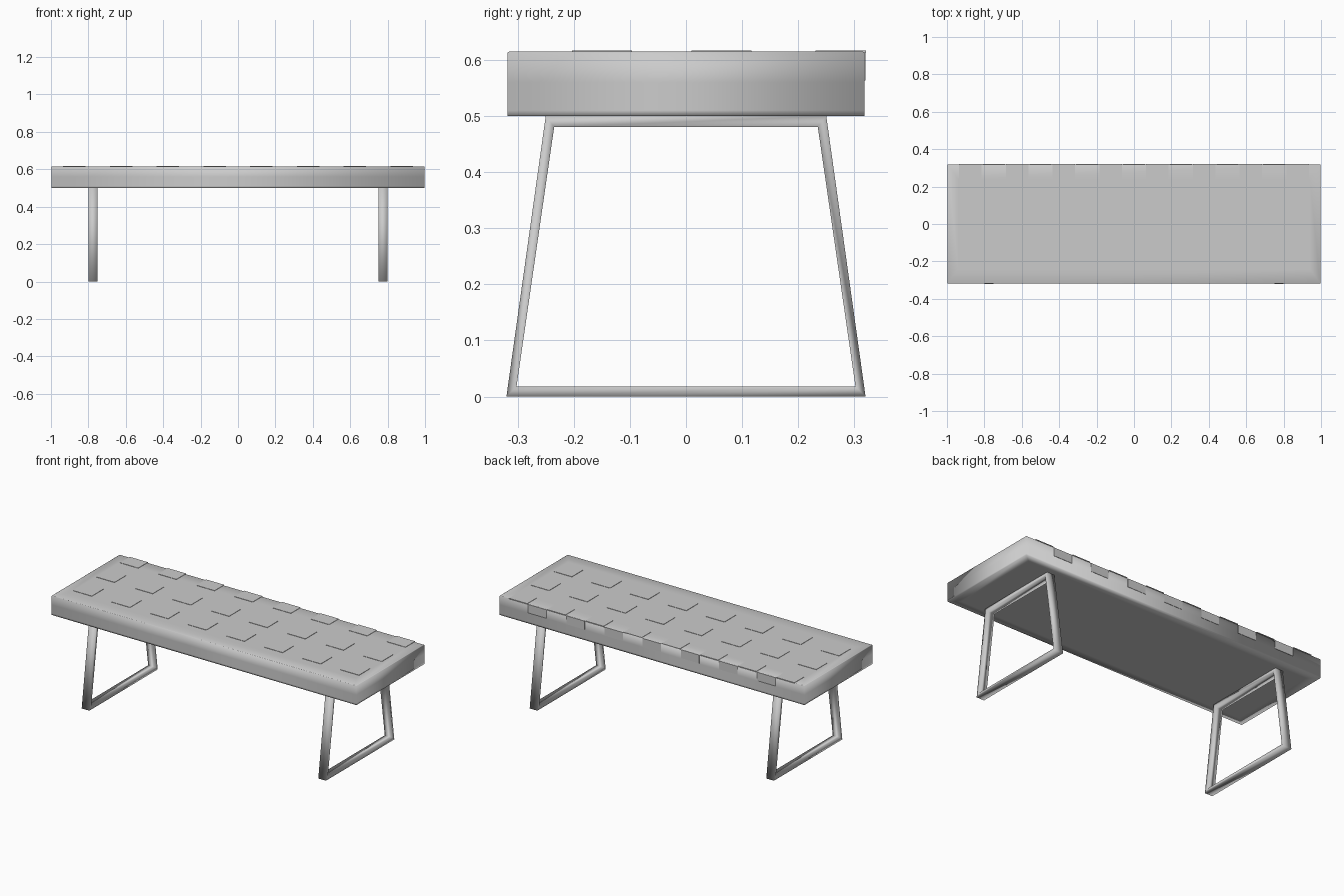
import bpy
import bmesh

cube = bpy.data.objects.get("Cube")
if cube:
    bpy.data.objects.remove(cube, do_unlink=True)

grey = bpy.data.materials.new("soft grey")
grey.use_nodes = True
colour = (0.6, 0.6, 0.6, 1)
grey.diffuse_color = colour
grey.node_tree.nodes["Principled BSDF"].inputs["Base Color"].default_value = colour


def finish(name, bm, smooth=True):
    bmesh.ops.recalc_face_normals(bm, faces=bm.faces)
    for face in bm.faces:
        face.smooth = smooth
    mesh = bpy.data.meshes.new(name)
    bm.to_mesh(mesh)
    bm.free()
    mesh.materials.append(grey)
    obj = bpy.data.objects.new(name, mesh)
    bpy.context.collection.objects.link(obj)
    return obj


def bridge(bm, a, b):
    n = len(a)
    for i in range(n):
        bm.faces.new((a[i], a[(i + 1) % n], b[(i + 1) % n], b[i]))


# Seat: stacked rectangular rings, softly shaded around the rims
TOP = 0.615
bm = bmesh.new()
rings = []
for hx, hy, z in [(0.94, 0.27, 0.5), (0.998, 0.318, 0.5), (0.998, 0.318, 0.51),
                  (0.998, 0.318, 0.56), (0.998, 0.318, TOP - 0.002),
                  (0.995, 0.315, TOP), (0.94, 0.24, TOP)]:
    rings.append([bm.verts.new((sx * hx, sy * hy, z))
                  for sx, sy in [(-1, -1), (1, -1), (1, 1), (-1, 1)]])
for lower, upper in zip(rings, rings[1:]):
    bridge(bm, lower, upper)
bm.faces.new(rings[0])
bm.faces.new(rings[-1])
finish("seat", bm)


def add_plate(bm, centre, size):
    verts = bmesh.ops.create_cube(bm, size=1)["verts"]
    bmesh.ops.scale(bm, vec=size, verts=verts)
    bmesh.ops.translate(bm, vec=centre, verts=verts)


# Woven squares on the top, the last row reaching the back edge
bm = bmesh.new()
for i in range(8):
    for j in range(3):
        x = -0.875 + 0.25 * i
        y = -0.15 + 0.213 * j
        add_plate(bm, (x, y, TOP), (0.12, 0.107 if j < 2 else 0.09, 0.004))
finish("woven_squares", bm, False)

# Strap ends folded down the back between the squares
bm = bmesh.new()
for i in range(7):
    add_plate(bm, (-0.75 + 0.25 * i, 0.318, 0.588), (0.12, 0.004, 0.05))
finish("back_strap_ends", bm, False)


# Legs: two closed tapering frames of flat bar
def leg_frame(name, side):
    outer = [(-0.32, 0), (0.32, 0), (0.25, 0.5), (-0.25, 0.5)]
    inner = [(-0.302, 0.018), (0.302, 0.018), (0.235, 0.48), (-0.235, 0.48)]
    bm = bmesh.new()
    loops = [[bm.verts.new((side * x, y, z)) for y, z in profile]
             for x, profile in [(0.75, outer), (0.8, outer), (0.8, inner), (0.75, inner)]]
    for i in range(4):
        bridge(bm, loops[i], loops[(i + 1) % 4])
    finish(name, bm)


leg_frame("left_leg_frame", 1)
leg_frame("right_leg_frame", -1)
